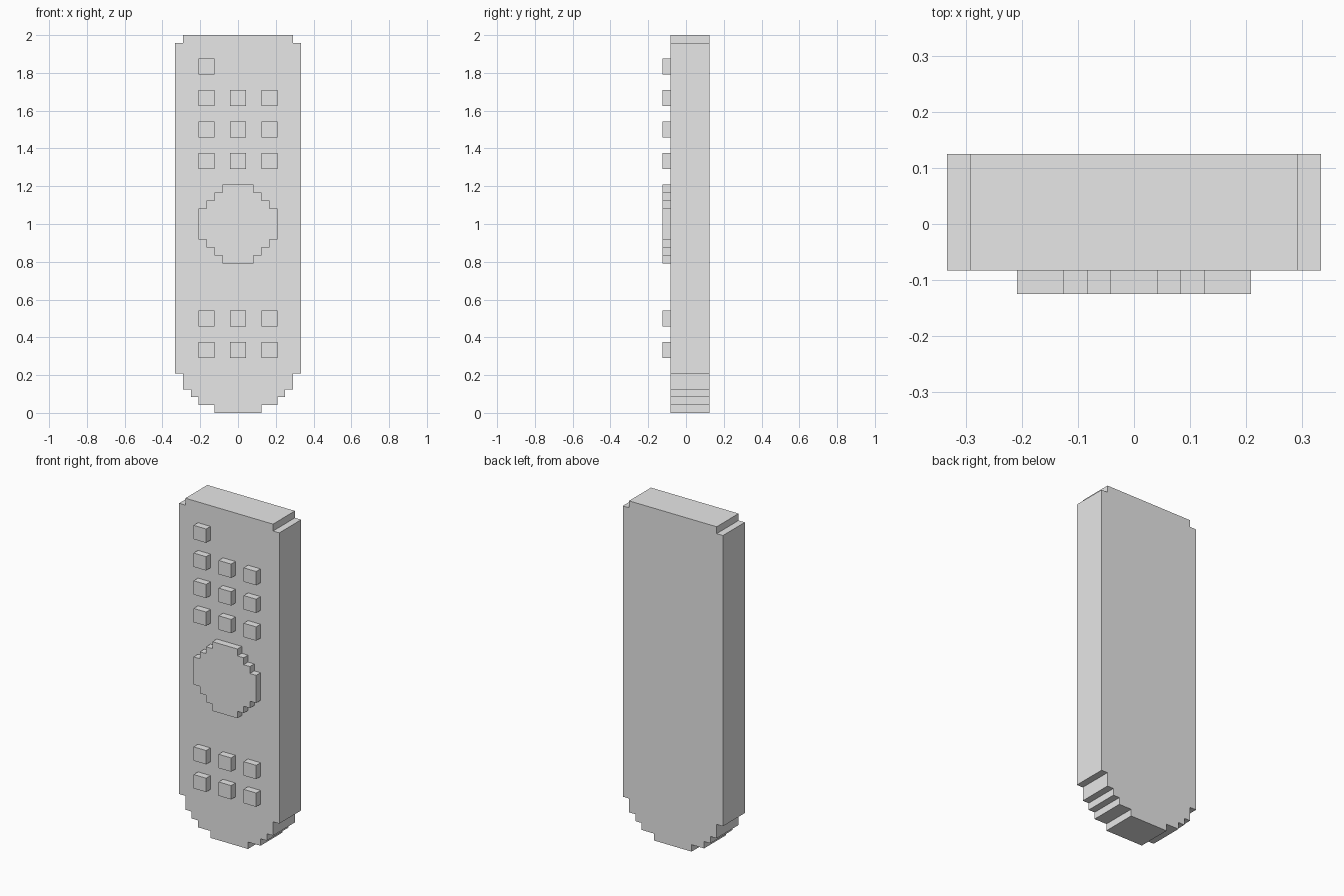
import bpy
import bmesh

U = 2 / 48  # one grid step of the blocky style

if "Cube" in bpy.data.objects:
    bpy.data.objects.remove(bpy.data.objects["Cube"], do_unlink=True)

grey = bpy.data.materials.new("light_grey")
grey.use_nodes = True
grey.diffuse_color = (0.8, 0.8, 0.8, 1)
grey.node_tree.nodes["Principled BSDF"].inputs["Base Color"].default_value = (0.8, 0.8, 0.8, 1)


def stepped_slab(name, steps, front, back, x=0):
    """Extrude a mirrored stair outline; steps are (half width, bottom, top)."""
    right = [(w, z) for w, low, high in steps for z in (low, high)]
    outline = right + [(-w, z) for w, z in reversed(right)]
    bm = bmesh.new()
    face = bm.faces.new([bm.verts.new(((x + px) * U, front * U, z * U)) for px, z in outline])
    new = bmesh.ops.extrude_face_region(bm, geom=[face])["geom"]
    verts = [v for v in new if isinstance(v, bmesh.types.BMVert)]
    bmesh.ops.translate(bm, verts=verts, vec=(0, (back - front) * U, 0))
    bmesh.ops.recalc_face_normals(bm, faces=bm.faces)
    mesh = bpy.data.meshes.new(name)
    bm.to_mesh(mesh)
    bm.free()
    mesh.materials.append(grey)
    obj = bpy.data.objects.new(name, mesh)
    bpy.context.collection.objects.link(obj)
    return obj


# Handset body with stepped lower end and notched top corners
stepped_slab("body", [(3, 0, 1), (5, 1, 2), (6, 2, 3), (7, 3, 5), (8, 5, 47), (7, 47, 48)], -2, 3)

# Round navigation pad
stepped_slab("navigation_pad", [(2, 19, 20), (3, 20, 21), (4, 21, 22), (5, 22, 26),
                                (4, 26, 27), (3, 27, 28), (2, 28, 29)], -3, -2)

# Button rows above and below the pad
for row, z in enumerate((7, 11, 31, 35, 39)):
    for column, x in (("right", -4), ("middle", 0), ("left", 4)):
        stepped_slab(f"button_{column}_{row + 1}", [(1, z, z + 2)], -3, -2, x)

# Single power button in the top corner
stepped_slab("power_button", [(1, 43, 45)], -3, -2, -4)
